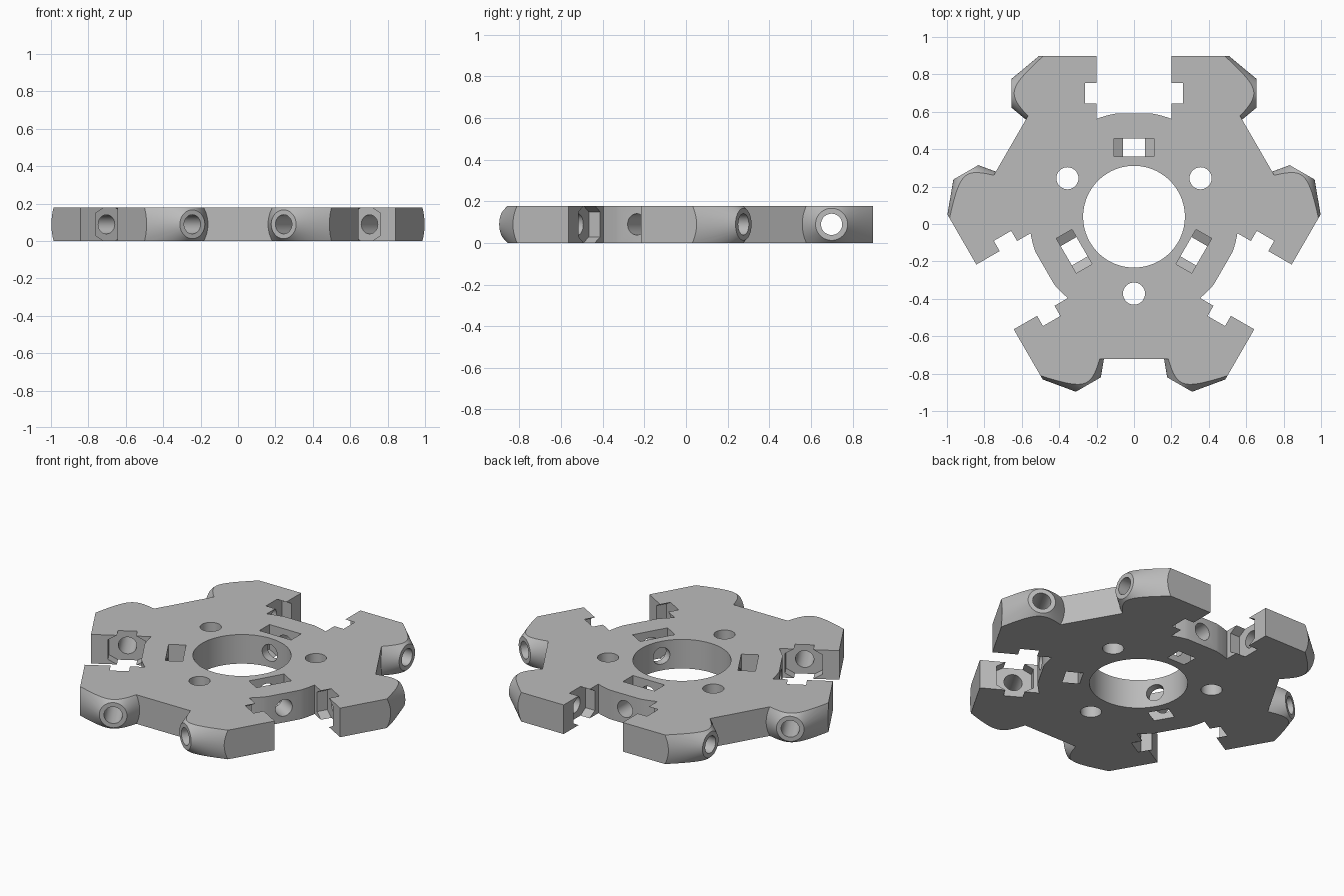
import bpy, bmesh
from math import pi, radians, sin, cos
from mathutils import Matrix, Vector

if "Cube" in bpy.data.objects:
    bpy.data.objects.remove(bpy.data.objects["Cube"])

T = 0.178                 # plate thickness
MID = T / 2
SLOT = 0.2                # half width of each slot
TIP, AXIS = 0.655, 0.66   # boss face and bolt axis, seen from a slot
BOSS_R, SLOPE = 0.077, 0.83

grey = bpy.data.materials.new("plain grey")
grey.use_nodes = True
grey.diffuse_color = (0.5, 0.5, 0.5, 1)
grey.node_tree.nodes["Principled BSDF"].inputs["Base Color"].default_value = (0.5, 0.5, 0.5, 1)


def make(name, bm, turn=0):
    """Turn a bmesh into an object, rotated to slot number `turn`."""
    bmesh.ops.transform(bm, matrix=Matrix.Rotation(turn * 2 * pi / 3, 4, 'Z'), verts=bm.verts)
    bmesh.ops.recalc_face_normals(bm, faces=bm.faces)
    mesh = bpy.data.meshes.new(name)
    bm.to_mesh(mesh)
    bm.free()
    mesh.materials.append(grey)
    obj = bpy.data.objects.new(name, mesh)
    bpy.context.collection.objects.link(obj)
    return obj


def prism(name, pts, z0, z1, turn=0):
    bm = bmesh.new()
    face = bm.faces.new([bm.verts.new((x, y, z0)) for x, y in pts])
    new = bmesh.ops.extrude_face_region(bm, geom=[face])["geom"]
    bmesh.ops.translate(bm, vec=(0, 0, z1 - z0),
                        verts=[g for g in new if isinstance(g, bmesh.types.BMVert)])
    return make(name, bm, turn)


def box(name, x0, x1, y0, y1, z0, z1, turn=0):
    return prism(name, [(x0, y0), (x1, y0), (x1, y1), (x0, y1)], z0, z1, turn)


def rod(name, start, end, r0, r1, sides=48, spin=0, turn=0):
    """Cylinder, cone or hexagonal bar between two points."""
    a, b = Vector(start), Vector(end)
    bm = bmesh.new()
    bmesh.ops.create_cone(bm, cap_ends=True, segments=sides, radius1=r0, radius2=r1,
                          depth=(b - a).length)
    aim = (b - a).to_track_quat('Z', 'Y').to_matrix().to_4x4()
    matrix = Matrix.Translation((a + b) / 2) @ aim @ Matrix.Rotation(spin, 4, 'Z')
    bmesh.ops.transform(bm, matrix=matrix, verts=bm.verts)
    return make(name, bm, turn)


def combine(target, tool, operation):
    mod = target.modifiers.new(operation.lower(), 'BOOLEAN')
    mod.operation, mod.solver, mod.object = operation, 'EXACT', tool
    bpy.context.view_layer.update()
    bpy.ops.object.select_all(action='DESELECT')
    bpy.context.view_layer.objects.active = target
    target.select_set(True)
    bpy.ops.object.modifier_apply(modifier=mod.name)
    bpy.data.objects.remove(tool)


# Core plate with three long flats between the arm pairs
outline = []
for k in range(3):
    rot = Matrix.Rotation(k * 2 * pi / 3, 2)
    outline += [rot @ Vector(p) for p in ((0.55, 0.568), (SLOT, 0.6), (-SLOT, 0.6), (-0.55, 0.568))]
plate = prism("mounting_plate", outline, 0, T)

# Six arms, each tapered by a cone around its bolt axis
for k in range(3):
    for s in (-1, 1):
        x0, x1 = sorted((s * 0.15, s * TIP))
        arm = box("arm", x0, x1, 0.4, 0.858, 0, T, k)
        taper = rod("taper", (0, AXIS, MID), (s * TIP, AXIS, MID),
                    BOSS_R + SLOPE * TIP, BOSS_R, 96, turn=k)
        combine(arm, taper, 'INTERSECT')
        combine(plate, arm, 'UNION')

# Slot floor: a shallow arc with a flat middle
arc = [(0.56 * sin(radians(a)), 0.56 * cos(radians(a))) for a in (10.5, 13, 16, 19, 20.92)]
slot_shape = [(-SLOT, 1)] + [(-x, y) for x, y in reversed(arc)] + arc + [(SLOT, 1)]

# Central bore
combine(plate, rod("bore", (0, 0, -0.1), (0, 0, 0.3), 0.272, 0.272, 96), 'DIFFERENCE')

for k in range(3):
    cutters = [
        prism("slot", slot_shape, -0.1, 0.3, k),
        # Hexagonal nut pockets in both slot walls, points along the slot
        rod("nut_pocket", (-0.263, AXIS, MID), (0.263, AXIS, MID), 0.12, 0.12, 6,
            spin=0, turn=k),
        # Bolt hole through both arms
        rod("bolt_hole", (-0.8, AXIS, MID), (0.8, AXIS, MID), 0.051, 0.051, turn=k),
        # Radial hole from the bore to the slot
        rod("radial_hole", (0, 0.1, MID), (0, 0.7, MID), 0.051, 0.051, turn=k),
        # Nut trap dropped in from the top with a pointed bottom
        prism("nut_trap", [(-0.107, 0.321), (0.107, 0.321), (0.107, 0.418), (-0.107, 0.418)],
              MID - 0.0617, 0.3, k),
        # Vertical hole opposite the slot
        rod("vertical_hole", (0, -0.411, -0.1), (0, -0.411, 0.3), 0.059, 0.059, turn=k),
    ]
    # Draw the trap floor down to a ridge below the plate
    trap = cutters[4].data
    low = min(v.co.z for v in trap.vertices)
    bm = bmesh.new()
    bm.from_mesh(trap)
    bottom = [f for f in bm.faces if all(abs(v.co.z - low) < 1e-5 for v in f.verts)]
    cap = bmesh.ops.extrude_face_region(bm, geom=bottom)["geom"]
    bmesh.ops.delete(bm, geom=bottom, context='FACES_ONLY')
    tangent = Matrix.Rotation(k * 2 * pi / 3, 3, 'Z') @ Vector((1, 0, 0))
    for v in [g for g in cap if isinstance(g, bmesh.types.BMVert)]:
        v.co -= tangent * v.co.dot(tangent) * 0.9
        v.co.z -= 0.0556
    bmesh.ops.recalc_face_normals(bm, faces=bm.faces)
    bm.to_mesh(trap)
    bm.free()
    for c in cutters:
        combine(plate, c, 'DIFFERENCE')

# Centre the footprint and smooth only the round surfaces
plate.data.transform(Matrix.Translation((0, 0.039, 0)))
bpy.ops.object.select_all(action='DESELECT')
plate.select_set(True)
bpy.context.view_layer.objects.active = plate
bpy.ops.object.shade_smooth_by_angle(angle=radians(25))
